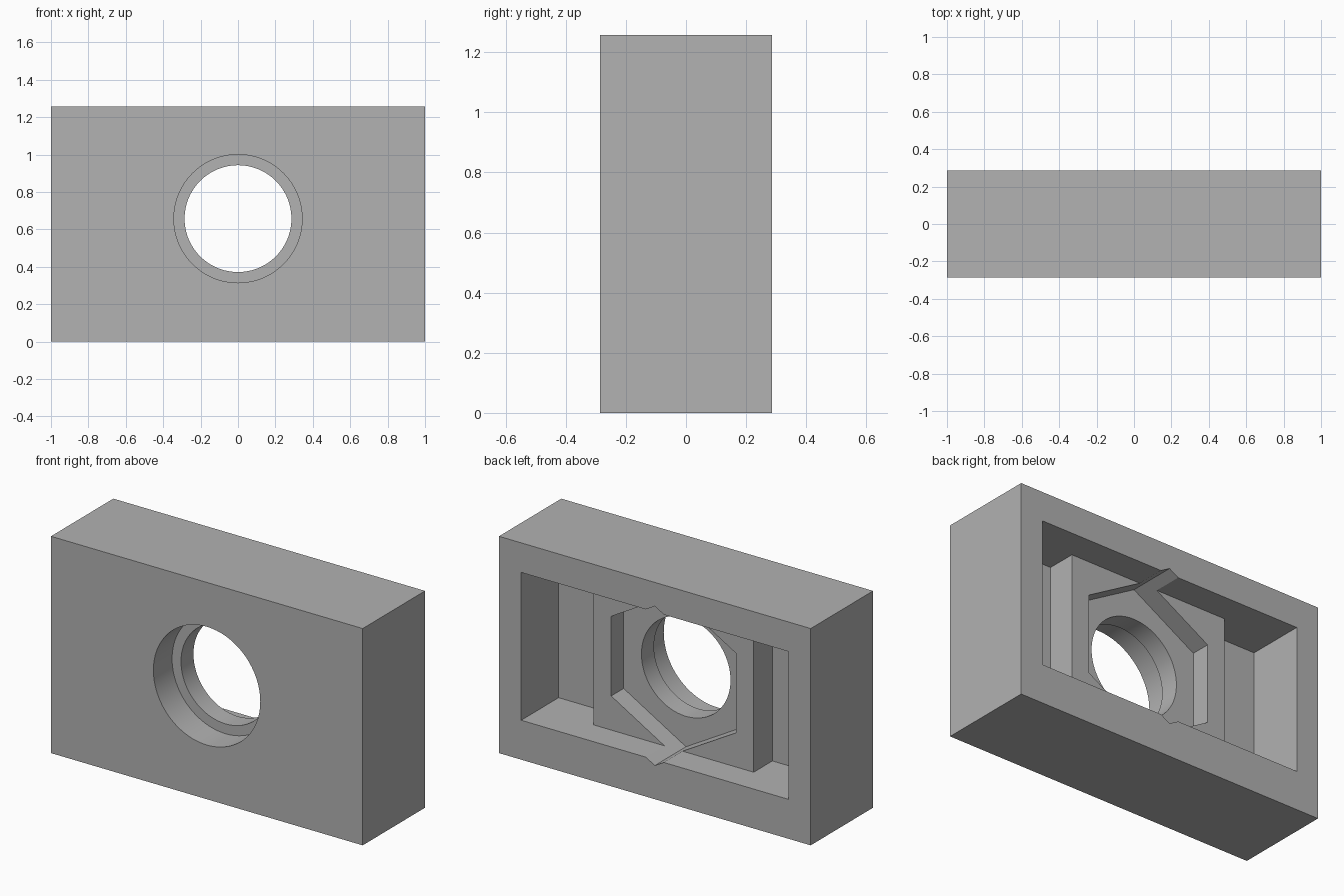
import bpy, bmesh, math
from mathutils import Vector

MM = 2 / 70                 # the block is 70 x 20 x 44 in design units
W, D, H = 70, 20, 44
HOLE_Z = 23                 # height of the bore, nut seat and pocket centre

if "Cube" in bpy.data.objects:
    bpy.data.objects.remove(bpy.data.objects["Cube"])

grey = bpy.data.materials.new("plain grey")
grey.use_nodes = True
COLOUR = (0.445, 0.445, 0.445, 1)
grey.diffuse_color = COLOUR
grey.node_tree.nodes["Principled BSDF"].inputs["Base Color"].default_value = COLOUR


def prism(name, points, direction):
    """Extrude a closed outline along a direction; depth is measured from the front."""
    bm = bmesh.new()
    face = bm.faces.new([bm.verts.new((Vector(p) - Vector((0, D / 2, 0))) * MM) for p in points])
    ext = bmesh.ops.extrude_face_region(bm, geom=[face])
    verts = [v for v in ext["geom"] if isinstance(v, bmesh.types.BMVert)]
    bmesh.ops.translate(bm, verts=verts, vec=Vector(direction) * MM)
    bmesh.ops.recalc_face_normals(bm, faces=bm.faces)
    mesh = bpy.data.meshes.new(name)
    bm.to_mesh(mesh)
    bm.free()
    mesh.materials.append(grey)
    obj = bpy.data.objects.new(name, mesh)
    bpy.context.collection.objects.link(obj)
    return obj


def round_prism(name, radius, sides, y0, y1):
    """Regular prism along the bore axis, with one corner pointing up."""
    ring = [(radius * math.sin(math.tau * i / sides), y0,
             HOLE_Z + radius * math.cos(math.tau * i / sides)) for i in range(sides)]
    return prism(name, ring, (0, y1 - y0, 0))


# Solid block
x = W / 2
block = prism("mounting_block", [(-x, 0, 0), (x, 0, 0), (x, D, 0), (-x, D, 0)], (0, 0, H))

# Rear pocket that leaves a raised boss in the middle
wall, boss, floor, boss_face, past = 30, 18, 8, 14, D + 4
outline = [(-wall, past), (-wall, floor), (-boss, floor), (-boss, boss_face),
           (boss, boss_face), (boss, floor), (wall, floor), (wall, past)]
cutters = [prism("pocket_cutter", [(px, py, 8) for px, py in outline], (0, 0, 30))]

# Hexagonal nut seat, through bore and front counterbore
cutters += [
    round_prism("nut_seat_cutter", 14 / math.cos(math.pi / 6), 6, 10, past),
    round_prism("bore_cutter", 10, 96, -2, past),
    round_prism("counterbore_cutter", 12, 96, -2, 6),
]

bpy.context.view_layer.objects.active = block
for cutter in cutters:
    cutter.hide_render = True
    mod = block.modifiers.new(cutter.name, "BOOLEAN")
    mod.operation = "DIFFERENCE"
    mod.solver = "EXACT"
    mod.object = cutter
    bpy.ops.object.modifier_apply(modifier=mod.name)
    bpy.data.objects.remove(cutter)

# Smooth the bore walls, keep every edge crisp
bpy.ops.object.select_all(action="DESELECT")
block.select_set(True)
bpy.ops.object.shade_smooth_by_angle(angle=math.radians(25))
